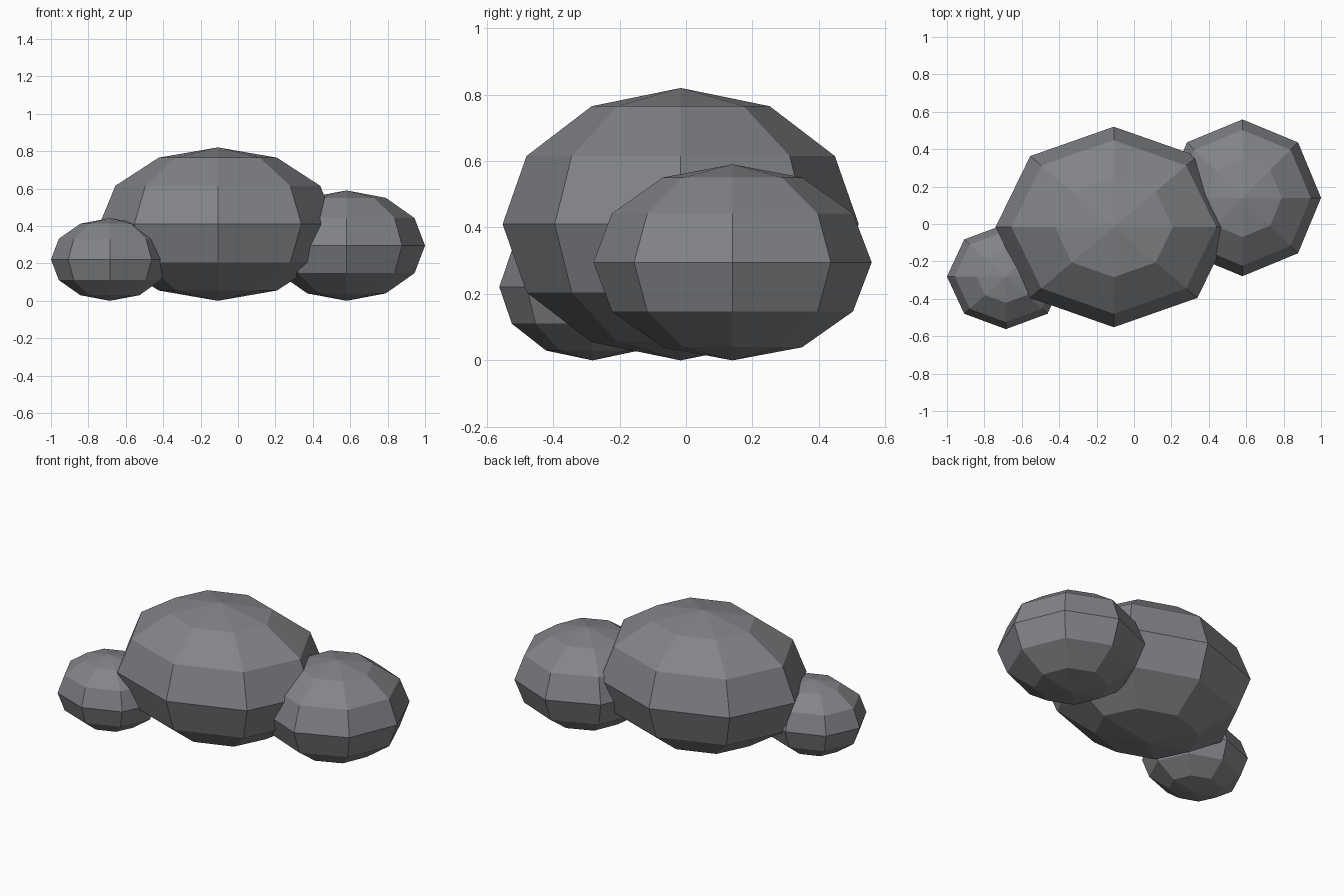
import bpy

if "Cube" in bpy.data.objects:
    bpy.data.objects.remove(bpy.data.objects["Cube"])

# Single flat stone colour
stone = bpy.data.materials.new("stone_grey")
stone.diffuse_color = (0.225, 0.23, 0.245, 1.0)
stone.use_nodes = True
stone.node_tree.nodes["Principled BSDF"].inputs["Base Color"].default_value = stone.diffuse_color


def boulder(name, x, y, radii):
    """Faceted low-poly boulder resting on the ground."""
    bpy.ops.mesh.primitive_uv_sphere_add(segments=8, ring_count=6, radius=1,
                                         location=(x, y, radii[2]))
    obj = bpy.context.object
    obj.name = name
    obj.scale = radii
    bpy.ops.object.transform_apply(location=False, rotation=False, scale=True)
    bpy.ops.object.shade_flat()
    obj.data.materials.append(stone)
    return obj


# Large middle boulder with a smaller one on either side
boulder("large_boulder", -0.108, -0.016, (0.632, 0.536, 0.41))
boulder("medium_boulder", 0.58, 0.14, (0.42, 0.419, 0.295))
boulder("small_boulder", -0.685, -0.281, (0.315, 0.281, 0.221))
